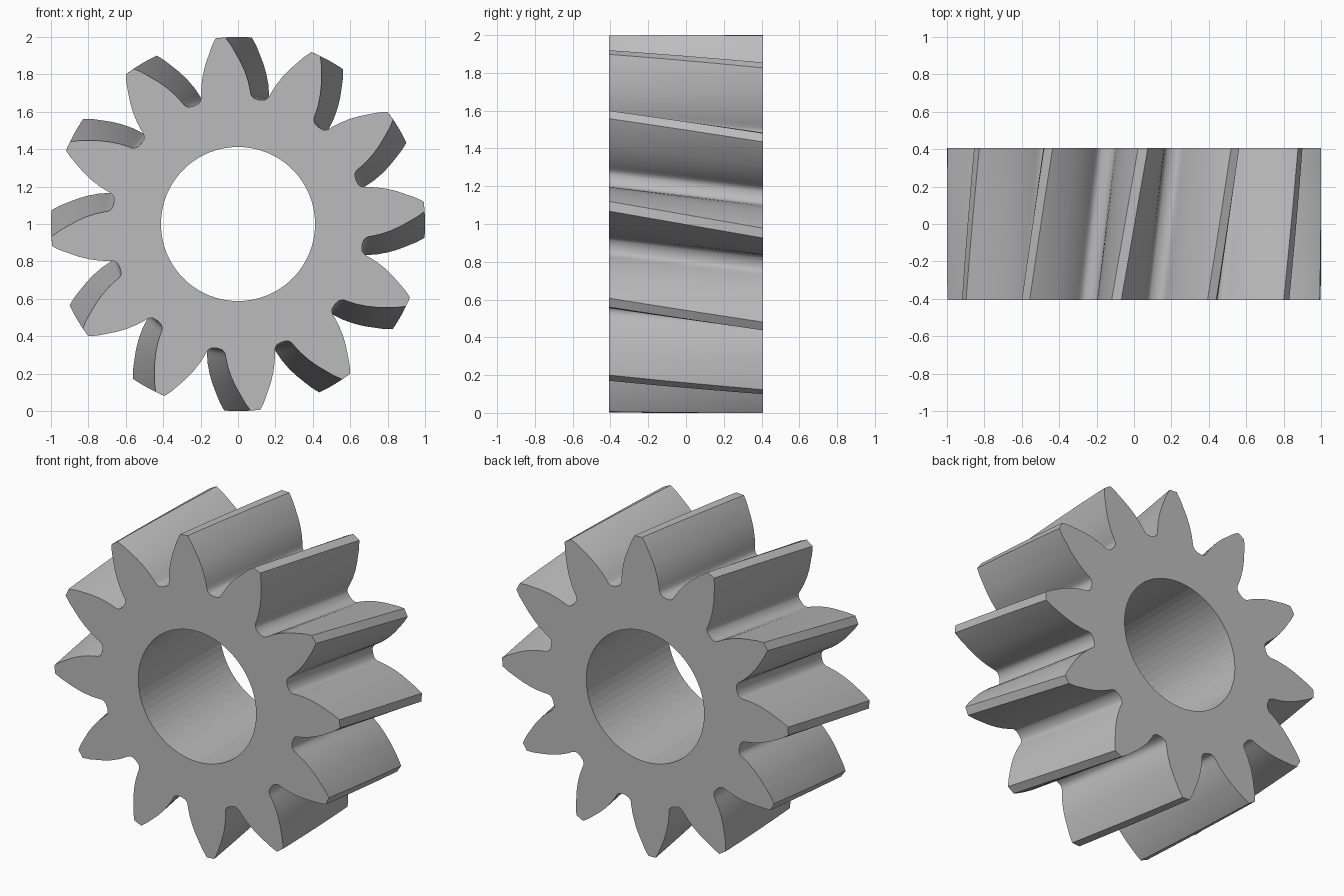
import bpy, bmesh, math

cube = bpy.data.objects.get("Cube")
if cube:
    bpy.data.objects.remove(cube, do_unlink=True)

TEETH, LAYERS, BORE_SIDES = 12, 8, 64
HALF_DEPTH, BORE = 0.407, 0.412
FRONT_TURN, BACK_TURN = 0.094, -0.048
PITCH = 2 * math.pi / TEETH

# Half a tooth, tip to root: (angle from tooth centre, radius)
HALF_TOOTH = [(0.026, 1.0), (0.053, 0.96), (0.079, 0.915), (0.109, 0.868),
              (0.138, 0.818), (0.165, 0.765), (0.183, 0.722), (0.191, 0.7),
              (0.203, 0.686), (0.222, 0.677)]
ROOT = (PITCH / 2, 0.673)

tooth = [(-a, r) for a, r in reversed(HALF_TOOTH)] + HALF_TOOTH + [ROOT]
outline = [(i * PITCH + a, r) for i in range(TEETH) for a, r in tooth]
bore = [(2 * math.pi * i / BORE_SIDES, BORE) for i in range(BORE_SIDES)]

steel = bpy.data.materials.new("grey metal")
steel.use_nodes = True
colour = (0.5, 0.5, 0.5, 1)
steel.diffuse_color = colour
steel.node_tree.nodes["Principled BSDF"].inputs["Base Color"].default_value = colour

bm = bmesh.new()


def ring(points, y, turn):
    """Closed loop of vertices; angles run from the top towards +x."""
    return [bm.verts.new((r * math.sin(a - turn), y, 1 + r * math.cos(a - turn)))
            for a, r in points]


def wall(first, second):
    n = len(first)
    return [bm.faces.new((first[i], first[(i + 1) % n],
                          second[(i + 1) % n], second[i])) for i in range(n)]


# Helical toothed rim
rims = []
for k in range(LAYERS + 1):
    t = k / LAYERS
    rims.append(ring(outline, HALF_DEPTH * (2 * t - 1),
                     FRONT_TURN + t * (BACK_TURN - FRONT_TURN)))
for first, second in zip(rims, rims[1:]):
    wall(first, second)

# Straight central bore
bores = [ring(bore, y, 0) for y in (-HALF_DEPTH, HALF_DEPTH)]
wall(*bores)


# Flat end faces between rim and bore
def loop_edges(loop):
    return [bm.edges.get((loop[i - 1], loop[i])) for i in range(len(loop))]


for rim, hole in ((rims[0], bores[0]), (rims[-1], bores[1])):
    bmesh.ops.triangle_fill(bm, use_beauty=True, use_dissolve=False,
                            edges=loop_edges(rim) + loop_edges(hole))

bmesh.ops.recalc_face_normals(bm, faces=bm.faces[:])
mesh = bpy.data.meshes.new("helical_gear")
bm.to_mesh(mesh)
bm.free()
mesh.materials.append(steel)

gear = bpy.data.objects.new("helical_gear", mesh)
bpy.context.collection.objects.link(gear)
bpy.ops.object.select_all(action='DESELECT')
gear.select_set(True)
bpy.context.view_layer.objects.active = gear
bpy.ops.object.shade_smooth_by_angle(angle=math.radians(30))

# Keep the bore and the end faces flat shaded
for face in mesh.polygons:
    x, _, z = face.center
    if abs(face.normal.y) > 0.9 or math.hypot(x, z - 1) < BORE + 0.01:
        face.use_smooth = False
